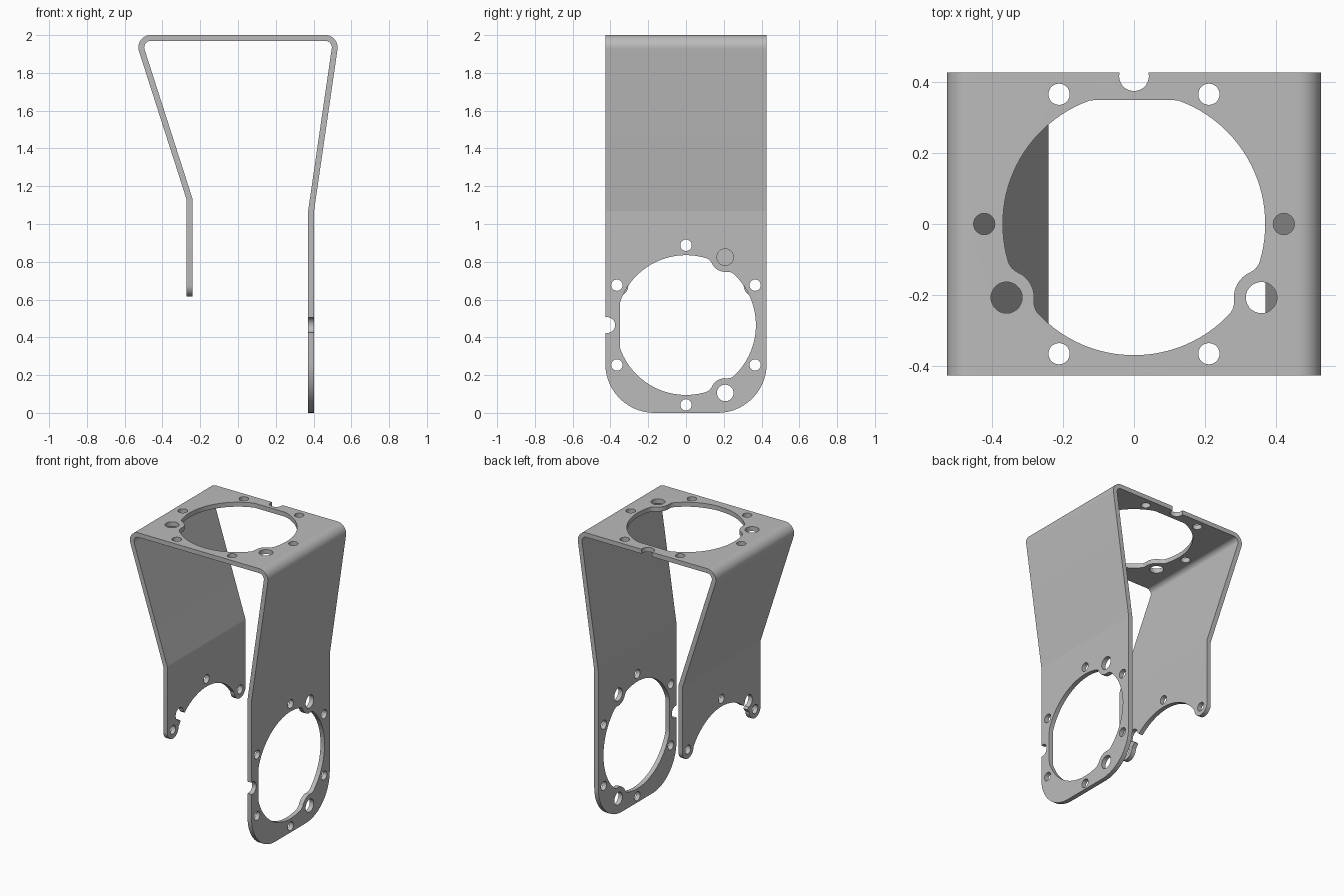
import bpy, bmesh, math
from mathutils import Vector

cube = bpy.data.objects.get("Cube")
if cube:
    bpy.data.objects.remove(cube, do_unlink=True)

THICK = 0.031       # sheet thickness
HALF = 0.427        # half width of the sheet
RING = 0.37         # large opening radius
PITCH = 0.4225      # screw hole circle
AXIS_Z = 0.465      # height of the side openings


def polar(r, deg):
    a = math.radians(deg)
    return Vector((r * math.cos(a), r * math.sin(a)))


def arc(c, r, a0, a1, n=12):
    return [Vector(c) + polar(r, a0 + (a1 - a0) * i / n) for i in range(n + 1)]


def circle(c, r, n=28):
    return arc(c, r, 0, 360, n)[:-1]


def prisms(name, outlines, place, lo, hi):
    """Extrude flat outlines from lo to hi; place maps (u, v, depth) to 3D."""
    bm = bmesh.new()
    for pts in outlines:
        a = [bm.verts.new(place(p.x, p.y, lo)) for p in pts]
        b = [bm.verts.new(place(p.x, p.y, hi)) for p in pts]
        bm.faces.new(a)
        bm.faces.new(b[::-1])
        for i in range(len(pts)):
            j = (i + 1) % len(pts)
            bm.faces.new((a[j], a[i], b[i], b[j]))
    bmesh.ops.recalc_face_normals(bm, faces=bm.faces)
    mesh = bpy.data.meshes.new(name)
    bm.to_mesh(mesh)
    bm.free()
    obj = bpy.data.objects.new(name, mesh)
    bpy.context.collection.objects.link(obj)
    return obj


def rounded_path(corners):
    """Centre line with filleted bends, as (point, direction) pairs."""
    pts = [Vector(c[:2]) for c in corners]
    out = [(pts[0], (pts[1] - pts[0]).normalized())]
    for i in range(1, len(pts) - 1):
        r = corners[i][2]
        d0 = (pts[i] - pts[i - 1]).normalized()
        d1 = (pts[i + 1] - pts[i]).normalized()
        turn = math.atan2(d0.x * d1.y - d0.y * d1.x, d0.dot(d1))
        side = math.copysign(1, turn)
        start = pts[i] - d0 * r * math.tan(abs(turn) / 2)
        centre = start + Vector((-d0.y, d0.x)) * r * side
        n = max(3, round(abs(turn) / 0.16))
        for k in range(n + 1):
            a = math.atan2(d0.y, d0.x) + turn * k / n
            d = Vector((math.cos(a), math.sin(a)))
            out.append((centre - Vector((-d.y, d.x)) * r * side, d))
    out.append((pts[-1], (pts[-1] - pts[-2]).normalized()))
    return out


# Bent sheet: x, z, bend radius along the centre line
path = rounded_path([(-0.256, 0.5, 0), (-0.256, 1.13, 0.04), (-0.5305, 1.985, 0.05),
                     (0.52, 1.985, 0.05), (0.387, 1.07, 0.04), (0.387, 0, 0)])
offset = [Vector((-d.y, d.x)) * THICK / 2 for p, d in path]
profile = [p + o for (p, d), o in zip(path, offset)]
profile += [p - o for (p, d), o in zip(path, offset)][::-1]
bracket = prisms("bent_sheet_bracket", [profile], lambda u, v, d: (u, d, v), -HALF, HALF)


# Large opening with one flat and two filleted lobes
def opening():
    f, lobe, dist = 0.05, 0.078, 0.415
    reach = RING - f
    d = math.degrees(math.acos((reach ** 2 + dist ** 2 - (lobe + f) ** 2) / (2 * reach * dist)))
    step = dist - polar(reach, d).x
    b = math.degrees(math.atan2(polar(reach, d).y, step))
    pts = []
    for t, start in ((210, -30), (330, 210)):
        pts += arc((0, 0), RING, start + d, t - d, 64 if t == 210 else 32)
        pts += arc(polar(reach, t - d), f, t - d, t + b, 6)[1:]
        pts += arc(polar(dist, t), lobe, t - 180 + b, t - 180 - b, 8)[1:]
        pts += arc(polar(reach, t + d), f, t - b, t + d, 6)[1:]
    pts.pop()
    return [Vector((p.x, min(p.y, 0.35))) for p in pts]


screw_holes = [circle(polar(PITCH, 60 * i), 0.03) for i in range(6)]
pattern = [opening(), circle((0, 0.417), 0.042)] + screw_holes
pattern += [circle(polar(0.415, t), 0.044) for t in (210, 330)]

top_cutter = prisms("top_cutter", pattern, lambda u, v, d: (u, v, d), 1.9, 2.1)
long_leg_cutter = prisms("long_leg_cutter", pattern,
                         lambda u, v, d: (d, -v, AXIS_Z + u), 0.3, 0.5)

# Rounded lower corners of the long leg
R = 0.26
corner = [Vector((HALF + 0.1, R))] + arc((HALF - R, R), R, 0, -90, 14)
corner += [Vector((HALF - R, -0.1)), Vector((HALF + 0.1, -0.1))]
corners = [corner, [Vector((-p.x, p.y)) for p in corner]]
corner_cutter = prisms("corner_cutter", corners, lambda u, v, d: (d, u, v), 0.3, 0.5)

# Short leg: arched end with rounded tips
tip = polar(PITCH, 30)
half_end = [Vector((0.5, -0.2)), Vector((0.5, tip.y))]
half_end += arc(tip, HALF - tip.x, 0, -180, 14)
arch = half_end + arc((0, 0), RING, 36, 144, 48)
arch += [Vector((-p.x, p.y)) for p in reversed(half_end)]
short_holes = [circle(polar(PITCH, a), 0.03) for a in (30, 90, 150)]
arch_cutter = prisms("arch_cutter", [arch] + short_holes,
                     lambda u, v, d: (d, u, AXIS_Z + v), -0.36, -0.16)

# Keyhole notch opening into the arch
key = arc(polar(0.417, 135), 0.042, 0, 270, 20)
inward = polar(0.09, -45)
key += [key[-1] + inward, key[0] + inward]
key_cutter = prisms("notch_cutter", [key], lambda u, v, d: (d, u, AXIS_Z + v), -0.36, -0.16)

# Cut, bake the result and drop the cutters
cutters = [top_cutter, long_leg_cutter, corner_cutter, arch_cutter, key_cutter]
for c in cutters:
    c.hide_render = True
    mod = bracket.modifiers.new(c.name, "BOOLEAN")
    mod.operation = "DIFFERENCE"
    mod.solver = "EXACT"
    mod.object = c
bpy.context.view_layer.update()
baked = bpy.data.meshes.new_from_object(
    bracket.evaluated_get(bpy.context.evaluated_depsgraph_get()))
bracket.modifiers.clear()
bracket.data = baked
for c in cutters:
    bpy.data.objects.remove(c, do_unlink=True)

# Grey metal
grey = bpy.data.materials.new("grey_metal")
grey.use_nodes = True
colour = (0.5, 0.5, 0.5, 1)
grey.diffuse_color = colour
grey.node_tree.nodes["Principled BSDF"].inputs["Base Color"].default_value = colour
bracket.data.materials.clear()
bracket.data.materials.append(grey)

bpy.ops.object.select_all(action="DESELECT")
bracket.select_set(True)
bpy.context.view_layer.objects.active = bracket
bpy.ops.object.shade_smooth_by_angle(angle=math.radians(30))
